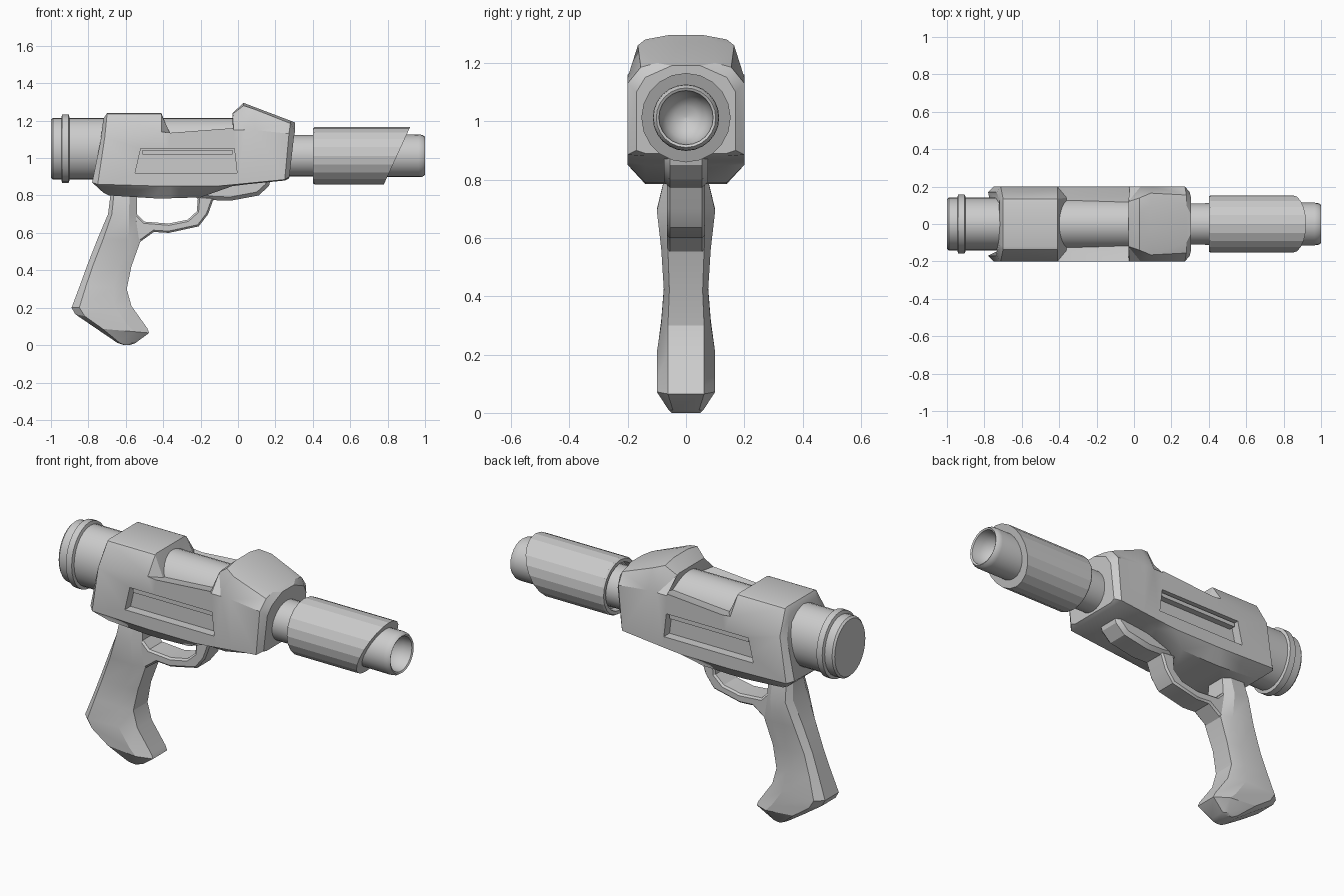
import bpy, bmesh, math
from mathutils import Vector

if "Cube" in bpy.data.objects:
    bpy.data.objects.remove(bpy.data.objects["Cube"])


def finish(name, bm, angle=30):
    bmesh.ops.remove_doubles(bm, verts=bm.verts, dist=1e-5)
    bmesh.ops.recalc_face_normals(bm, faces=bm.faces)
    me = bpy.data.meshes.new(name)
    bm.to_mesh(me)
    bm.free()
    ob = bpy.data.objects.new(name, me)
    bpy.context.collection.objects.link(ob)
    shade(ob, angle)
    return ob


def activate(ob):
    bpy.ops.object.select_all(action='DESELECT')
    ob.select_set(True)
    bpy.context.view_layer.objects.active = ob


def shade(ob, angle=30):
    activate(ob)
    bpy.ops.object.shade_smooth_by_angle(angle=math.radians(angle))


def apply_mod(ob, mod):
    activate(ob)
    bpy.ops.object.modifier_apply(modifier=mod.name)


def loft(rings):
    """Bridge closed rings of points and cap both ends."""
    bm = bmesh.new()
    vs = [[bm.verts.new(p) for p in r] for r in rings]
    n = len(vs[0])
    for a, b in zip(vs, vs[1:]):
        for i in range(n):
            j = (i + 1) % n
            bm.faces.new((a[i], a[j], b[j], b[i]))
    bm.faces.new(vs[0])
    bm.faces.new(vs[-1])
    return bm


def lathe(profile, z, n=24, ys=1.0):
    """Revolve (x, radius) points around a lengthwise axis at height z."""
    return loft([[(x, ys * max(r, 1e-3) * math.cos(2 * math.pi * i / n),
                   z + max(r, 1e-3) * math.sin(2 * math.pi * i / n))
                  for i in range(n)] for x, r in profile])


def prism(name, pts, y0, y1, bevel=0):
    ob = finish(name, loft([[(x, y, z) for x, z in pts] for y in (y0, y1)]))
    if bevel:
        m = ob.modifiers.new("bevel", 'BEVEL')
        m.width, m.segments = bevel, 1
        m.limit_method, m.angle_limit = 'ANGLE', math.radians(60)
        apply_mod(ob, m)
        shade(ob)
    return ob


# Receiver: x(top, side, bottom), then top, shoulder, side (y, z), low side z, bottom z
stations = [
    (-.72, -.78, -.72, .11, 1.21, .13, 1.19, .17, 1.09, .87, .815),
    (-.70, -.75, -.69, .12, 1.24, .135, 1.235, .20, 1.11, .86, .80),
    (-.41, -.41, -.45, .12, 1.24, .135, 1.235, .20, 1.14, .85, .785),
    (-.36, -.36, -.36, .09, 1.12, .14, 1.125, .20, 1.135, .85, .785),
    (.00, -.11, -.20, .09, 1.14, .15, 1.15, .20, 1.16, .85, .79),
    (-.03, .00, -.03, .10, 1.24, .12, 1.235, .20, 1.15, .86, .85),
    (.03, .05, .05, .06, 1.295, .14, 1.28, .20, 1.15, .865, .86),
    (.09, .10, .10, .10, 1.272, .165, 1.26, .20, 1.15, .87, .865),
    (.28, .25, .25, .10, 1.20, .155, 1.185, .20, 1.13, .885, .88),
    (.305, .275, .272, .05, 1.19, .14, 1.15, .17, 1.10, .90, .89),
]
rings = []
for xt, xl, xb, yt, zt, ys, zs, yu, zu, zl, zb in stations:
    xu = xt + (xl - xt) * .25
    half = [(xt, yt, zt), (xt, ys, zs), (xu, yu, zu), (xl, yu, zl), (xb, .14, zb)]
    rings.append(half + [(x, -y, z) for x, y, z in reversed(half)])
bm = loft(rings)
bmesh.ops.triangulate(bm, faces=[f for f in bm.faces if len(f.verts) == 4])
receiver = finish("receiver", bm)

# Side slots with an inset rail
slot = [(-.55, .92), (-.005, .92), (-.02, 1.05), (-.52, 1.05)]
rail = [(-.51, 1.02), (-.03, 1.02), (-.03, 1.042), (-.51, 1.042)]
for side, s in (("right", -1), ("left", 1)):
    cutter = prism("slot_cutter", slot, s * .15, s * .3)
    m = receiver.modifiers.new("slot", 'BOOLEAN')
    m.operation, m.object, m.solver = 'DIFFERENCE', cutter, 'EXACT'
    apply_mod(receiver, m)
    bpy.data.objects.remove(cutter)
    prism("slot_rail_" + side, rail, s * .14, s * .185)
shade(receiver)

# Oval rear tube, running on through the open notch in the receiver
finish("rear_tube", lathe([(-1, .155), (-.99, .165), (-.945, .165), (-.94, .182),
                           (-.905, .182), (-.90, .165), (.02, .165)], 1.05, 28, .86))

# Hollow barrel
finish("barrel", lathe([(.2, .11), (.965, .114), (.985, .112), (1, .102), (.995, .093),
                        (.95, .088), (.91, .07), (.885, .04), (.875, 0)], 1.012, 24))

# Barrel shroud, cut at a slant at the muzzle end
bm = lathe([(.43, .10), (.43, .122), (.40, .128), (.40, .147), (.41, .153), (1, .153)], 1.012, 20)
bmesh.ops.bisect_plane(bm, geom=bm.verts[:] + bm.edges[:] + bm.faces[:],
                       plane_co=Vector((.92, 0, 1.165)), plane_no=Vector((.305, 0, -.14)),
                       clear_outer=True)
bmesh.ops.holes_fill(bm, edges=[e for e in bm.edges if e.is_boundary])
finish("barrel_shroud", bm, 15)

# Underside mount and trigger guard
prism("guard_mount", [(.18, .90), (.165, .85), (.11, .80), (-.04, .772), (-.13, .775),
                      (-.24, .79), (-.24, .90)], -.075, .075, .02)
outer = [(-.12, .79), (-.135, .77), (-.16, .70), (-.21, .635), (-.37, .60), (-.45, .605), (-.54, .54)]
inner = [(-.23, .80), (-.215, .78), (-.22, .715), (-.27, .67), (-.37, .65), (-.50, .66), (-.56, .72)]
prism("trigger_guard", outer + inner[::-1], -.065, .065, .012)

# Grip: back (x, z), front (x, z), half width
grip = [
    (-.68, .82, -.54, .82, .07), (-.695, .70, -.54, .69, .10), (-.75, .57, -.52, .56, .085),
    (-.805, .43, -.57, .42, .076), (-.845, .32, -.595, .30, .085), (-.89, .20, -.57, .21, .10),
    (-.87, .165, -.485, .09, .10), (-.76, .09, -.475, .065, .10), (-.645, .012, -.55, .01, .06),
    (-.61, .0, -.58, .0, .05),
]
rings = []
for xb, zb, xf, zf, w in grip:
    a, b = Vector((xb, 0, zb)), Vector((xf, 0, zf))
    half = [(0, w * .6), (.13, w), (.72, w), (1, min(w * .75, .062))]
    ring = [a.lerp(b, t) + Vector((0, y, 0)) for t, y in half]
    rings.append(ring + [Vector((p.x, -p.y, p.z)) for p in reversed(ring)])
finish("grip", loft(rings), 25)
